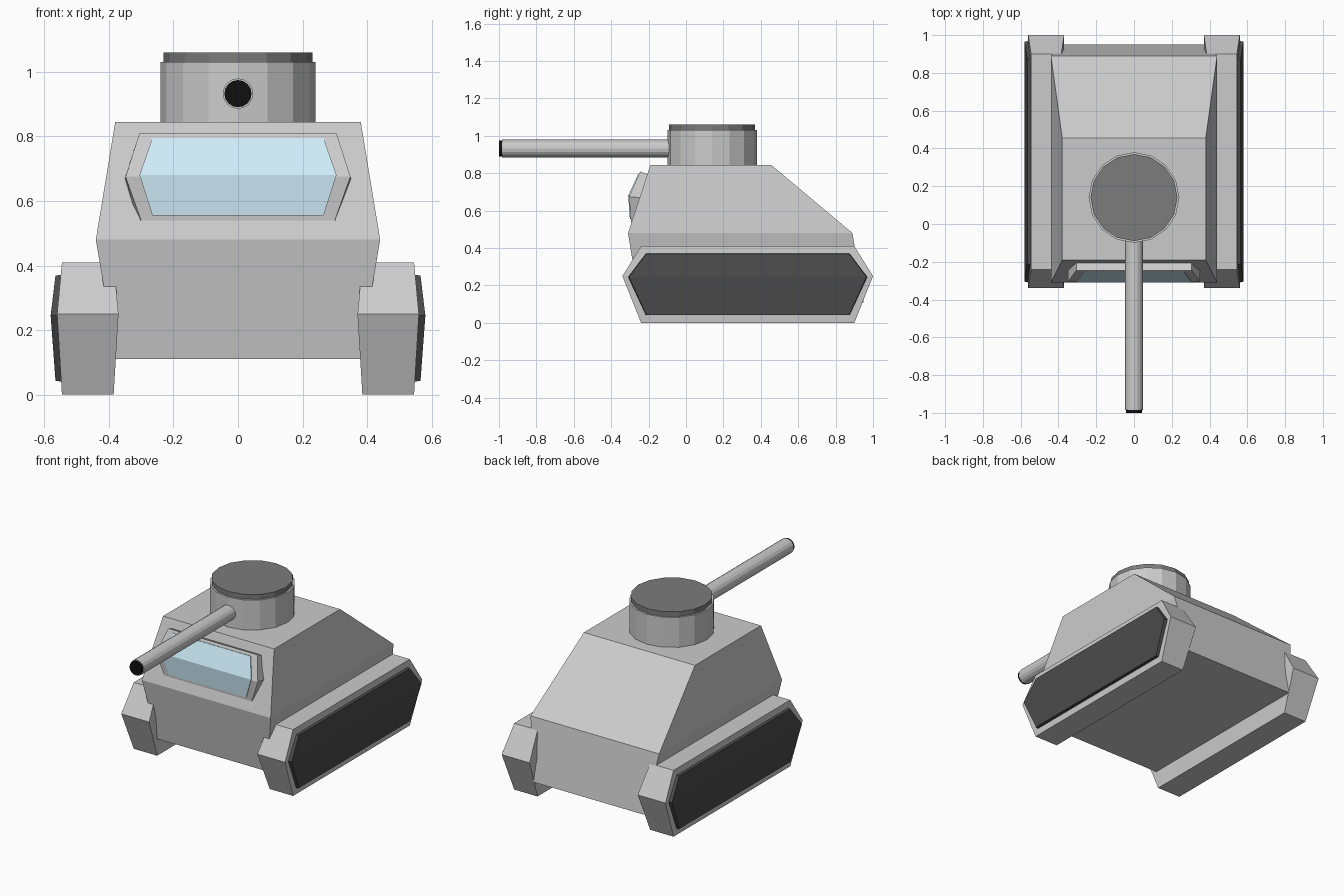
import bpy, bmesh
from math import radians

if "Cube" in bpy.data.objects:
    bpy.data.objects.remove(bpy.data.objects["Cube"])


def paint(ob, name, rgb):
    mat = bpy.data.materials.get(name) or bpy.data.materials.new(name)
    mat.diffuse_color = (*rgb, 1)
    mat.use_nodes = True
    mat.node_tree.nodes["Principled BSDF"].inputs["Base Color"].default_value = mat.diffuse_color
    ob.data.materials.append(mat)


def loft(name, rings, mirror=False):
    """Skin a stack of rings; six-point caps fold along their middle line."""
    bm = bmesh.new()
    loops = [[bm.verts.new(p) for p in ring] for ring in rings]
    n = len(loops[0])
    for a, b in zip(loops, loops[1:]):
        for i in range(n):
            j = (i + 1) % n
            bm.faces.new((a[i], a[j], b[j], b[i]))
    for cap in (loops[0], loops[-1]):
        if n == 6:
            bm.faces.new((cap[0], cap[1], cap[2], cap[5]))
            bm.faces.new((cap[5], cap[2], cap[3], cap[4]))
        else:
            bm.faces.new(cap)
    bmesh.ops.recalc_face_normals(bm, faces=bm.faces)
    mesh = bpy.data.meshes.new(name)
    bm.to_mesh(mesh)
    bm.free()
    ob = bpy.data.objects.new(name, mesh)
    bpy.context.collection.objects.link(ob)
    if mirror:
        ob.modifiers.new("Mirror", 'MIRROR')
    return ob


def cylinder(name, radius, depth, loc, rot=(0, 0, 0)):
    bpy.ops.mesh.primitive_cylinder_add(vertices=16, radius=radius, depth=depth,
                                        location=loc, rotation=rot)
    ob = bpy.context.object
    ob.name = name
    return ob


def hull_ring(z, w, front, back):
    return [(-w, front, z), (w, front, z), (w, back, z), (-w, back, z)]


def track_ring(x, x_mid, front, back, slope, bottom, mid, top):
    """Six-sided side outline, folded outwards to x_mid at mid height."""
    return [(x, front + slope, top), (x, back - slope, top), (x_mid, back, mid),
            (x, back - slope, bottom), (x, front + slope, bottom), (x_mid, front, mid)]


def window_ring(top, mid, bottom):
    """Six-sided window outline from (half width, y, z) at three heights."""
    (a, ya, za), (b, yb, zb), (c, yc, zc) = top, mid, bottom
    return [(-a, ya, za), (a, ya, za), (b, yb, zb),
            (c, yc, zc), (-c, yc, zc), (-b, yb, zb)]


# Hull
loft("hull", [hull_ring(0.11, 0.378, -0.25, 0.95),
              hull_ring(0.48, 0.44, -0.31, 0.89),
              hull_ring(0.845, 0.38, -0.19, 0.455)])

# Tracks with dark side panels
loft("track_housing", [track_ring(0.385, 0.37, -0.34, 1.0, 0.1, 0, 0.25, 0.41),
                       track_ring(0.545, 0.56, -0.34, 1.0, 0.1, 0, 0.25, 0.41)], True)
panel = loft("track_panel", [track_ring(0.54, 0.555, -0.31, 0.97, 0.095, 0.04, 0.245, 0.372),
                             track_ring(0.565, 0.58, -0.305, 0.965, 0.093, 0.043, 0.245, 0.369)], True)
paint(panel, "dark_rubber", (0.07, 0.07, 0.07))

# Front window
loft("window_frame", [
    window_ring((0.305, -0.16, 0.775), (0.352, -0.2, 0.665), (0.31, -0.25, 0.53)),
    window_ring((0.305, -0.245, 0.81), (0.348, -0.304, 0.675), (0.3, -0.294, 0.54))])
glass = loft("window_glass", [
    window_ring((0.265, -0.23, 0.79), (0.305, -0.28, 0.68), (0.265, -0.28, 0.555)),
    window_ring((0.265, -0.256, 0.795), (0.305, -0.309, 0.68), (0.265, -0.3, 0.555))])
paint(glass, "blue_glass", (0.62, 0.84, 0.95))

# Turret and hatch
cylinder("turret", 0.24, 0.2, (0, 0.14, 0.93))
hatch = cylinder("hatch", 0.23, 0.04, (0, 0.14, 1.04))
paint(hatch, "dark_grey", (0.2, 0.2, 0.2))

# Gun barrel with black muzzle
cylinder("gun_barrel", 0.047, 0.925, (0, -0.5225, 0.932), (radians(90), 0, 0))
muzzle = cylinder("gun_muzzle", 0.042, 0.03, (0, -0.985, 0.932), (radians(90), 0, 0))
paint(muzzle, "black", (0.005, 0.005, 0.005))
